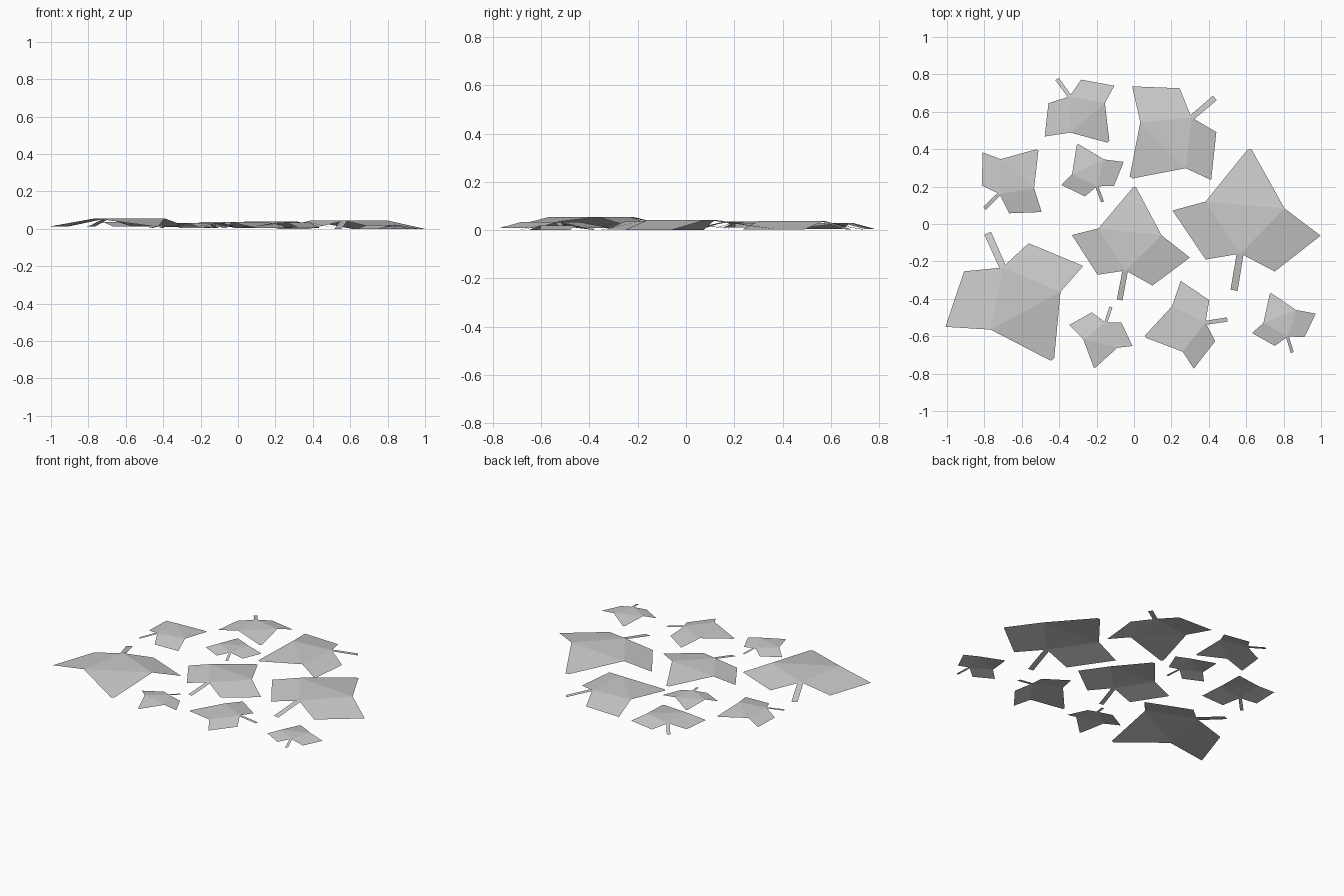
import bpy
from mathutils import Vector

# Leaf template, origin at the stem notch: (x, y, raised?)
LEAF = [
    (0.037, 0.556, 0), (0.059, 0.556, 0),      # blunt tip
    (0.235, 0.241, 1), (0.428, 0.096, 0),      # right notch, right lobe
    (0.182, -0.096, 0), (0.0, 0.0, 1),         # right base, stem notch
    (-0.187, -0.032, 0), (-0.364, 0.230, 0),   # left base, left lobe
    (-0.187, 0.278, 1),                        # left notch
]
# Flat centre with three flaps folded down
FACES = [(8, 5, 2), (0, 8, 2, 1), (2, 5, 4, 3), (8, 7, 6, 5)]
STEM = [(-0.021, 0.0, 1), (-0.054, -0.193, 0), (-0.016, -0.2, 0), (0.016, 0.0, 1)]
FOLD = 0.043
TIP = complex(0.048, 0.556)


def build_leaf(index, notch, tip, lift):
    """One leaf turned and scaled so its notch and tip land on the given points."""
    origin = complex(*notch)
    turn = (complex(*tip) - origin) / TIP
    height = FOLD * abs(turn)

    def place(points):
        out = []
        for x, y, up in points:
            p = origin + complex(x, y) * turn
            out.append(Vector((p.real, p.imag, lift + up * height)))
        return out

    verts = place(LEAF + STEM)
    mesh = bpy.data.meshes.new(f"leaf_{index}")
    mesh.from_pydata(verts, [], FACES + [(9, 10, 11, 12)])
    mesh.update()
    obj = bpy.data.objects.new(f"leaf_{index}", mesh)
    bpy.context.collection.objects.link(obj)


# Scattered leaves: stem notch, tip, lift above ground
SCATTER = [
    ((0.57, -0.158), (0.618, 0.398), 0.0),
    ((-0.045, -0.249), (0.003, 0.195), 0.003),
    ((-0.703, -0.233), (-0.436, -0.725), 0.012),
    ((0.307, 0.57), (-0.016, 0.249), 0.003),
    ((-0.345, 0.682), (-0.136, 0.439), 0.005),
    ((-0.719, 0.16), (-0.516, 0.396), 0.012),
    ((-0.198, 0.201), (-0.302, 0.425), 0.01),
    ((0.821, -0.602), (0.73, -0.372), 0.0),
    ((-0.152, -0.527), (-0.211, -0.767), 0.012),
    ((0.382, -0.527), (0.061, -0.602), 0.008),
]
for i, spec in enumerate(SCATTER, 1):
    build_leaf(i, *spec)
